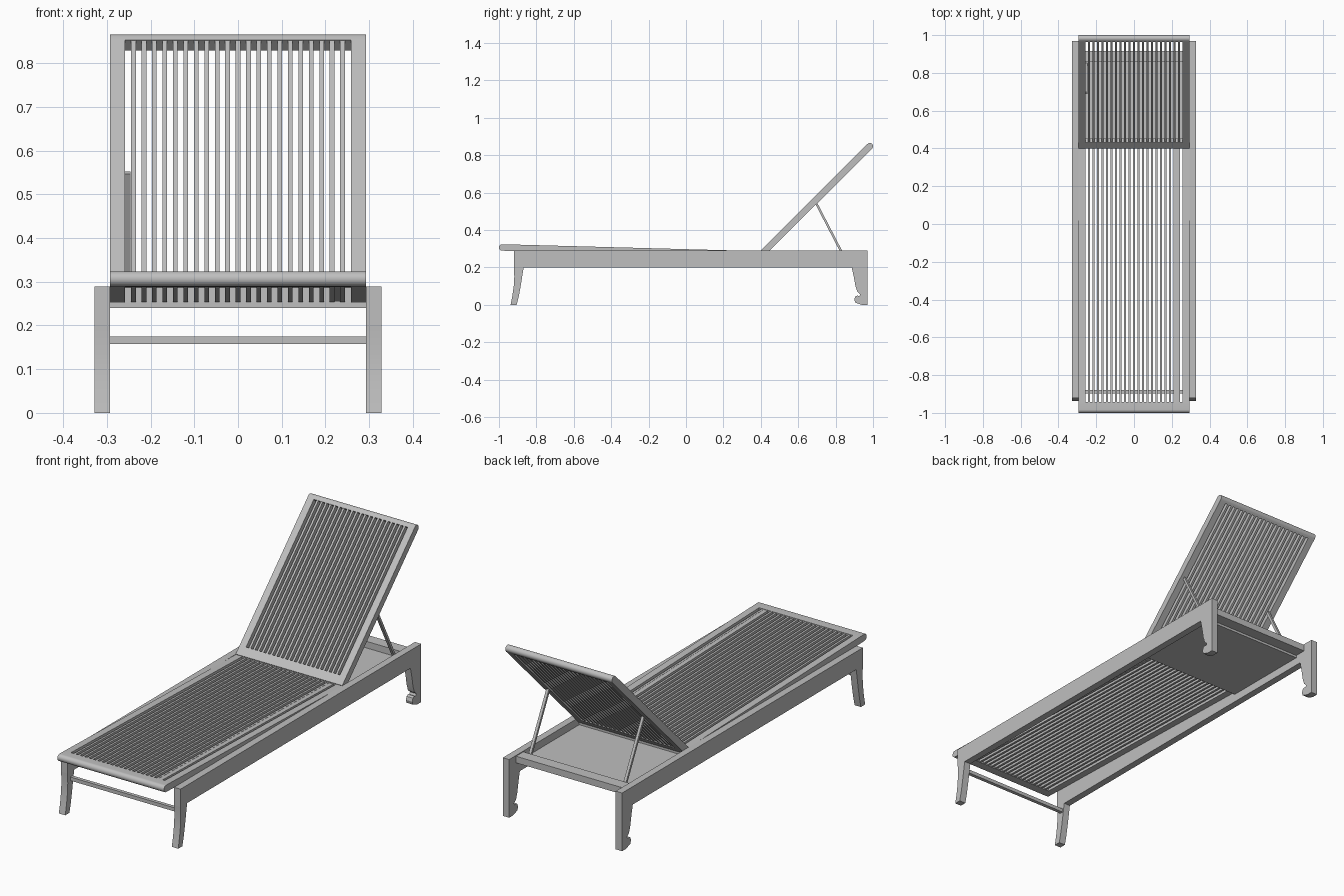
import bpy, bmesh, math
from mathutils import Vector

cube = bpy.data.objects.get("Cube")
if cube:
    bpy.data.objects.remove(cube, do_unlink=True)

grey = bpy.data.materials.new("warm_grey")
grey.use_nodes = True
grey.diffuse_color = (0.52, 0.52, 0.52, 1)
grey.node_tree.nodes["Principled BSDF"].inputs["Base Color"].default_value = grey.diffuse_color

HALF = 0.293      # half width of the panels
OPEN = 0.258      # half width of the slatted opening
RAIL = 0.328      # outer face of the side rails
R = 0.0172        # half thickness of the panels
PITCH = 0.0239    # slat spacing
SLAT = 0.0107     # slat width
parts = []


def extrude(name, profile, x0, x1):
    """Extrude a (y, z) outline across x."""
    bm = bmesh.new()
    face = bm.faces.new([bm.verts.new((x0, y, z)) for y, z in profile])
    new = bmesh.ops.extrude_face_region(bm, geom=[face])["geom"]
    bmesh.ops.translate(bm, vec=(x1 - x0, 0, 0),
                        verts=[g for g in new if isinstance(g, bmesh.types.BMVert)])
    bmesh.ops.recalc_face_normals(bm, faces=bm.faces)
    mesh = bpy.data.meshes.new(name)
    bm.to_mesh(mesh)
    bm.free()
    mesh.materials.append(grey)
    obj = bpy.data.objects.new(name, mesh)
    bpy.context.collection.objects.link(obj)
    parts.append(obj)
    return obj


def box(name, x0, x1, y0, y1, z0, z1):
    return extrude(name, [(y0, z0), (y1, z0), (y1, z1), (y0, z1)], x0, x1)


def bar(name, a, b, half, x0, x1):
    """Straight bar in the yz plane from a to b."""
    a, b = Vector(a), Vector(b)
    d = (b - a).normalized()
    n = Vector((-d.y, d.x)) * half
    return extrude(name, [a - n, b - n, b + n, a + n], x0, x1)


def panel(name, round_end, square_end, inner, last):
    """Slatted frame with one half-round end rail and one square end rail."""
    a, b = Vector(round_end), Vector(square_end)
    d = (b - a).normalized()
    n = Vector((-d.y, d.x))
    arc = [math.pi * i / 12 for i in range(13)]
    outline = [a - d * R * math.sin(t) + n * R * math.cos(t) for t in arc]
    outline += [a + d * inner - n * R, a + d * inner + n * R]
    extrude(name + "_rounded_rail", outline, -HALF, HALF)
    bar(name + "_end_rail", b - d * last, b, R, -OPEN, OPEN)
    for side, x0, x1 in (("right", -HALF, -OPEN), ("left", OPEN, HALF)):
        bar(f"{name}_{side}_rail", a + d * inner, b, R, x0, x1)
    start = -10 * PITCH - SLAT / 2
    slats = bar(name + "_slats", a + d * inner, b - d * last, R * 0.9, start, start + SLAT)
    array = slats.modifiers.new("repeat", 'ARRAY')
    array.count = 21
    array.use_relative_offset = False
    array.use_constant_offset = True
    array.constant_offset_displace = (PITCH, 0, 0)
    return a + d * inner, b - d * last


# Seat and reclined back
seat_a, seat_b = panel("seat", (-0.983, 0.3065), (0.42, 0.269), 0.04, 0.02)
panel("backrest", (0.983, 0.848), (0.412, 0.278), 0.0105, 0.045)
bar("seat_filler_strip", seat_a, seat_b, R * 0.85, 9 * PITCH, 10 * PITCH)

# Leg outlines
front_leg = [(-0.92, 0.2), (-0.918, 0.15), (-0.921, 0.1), (-0.928, 0.05), (-0.938, 0),
             (-0.905, 0), (-0.893, 0.05), (-0.884, 0.1), (-0.876, 0.15), (-0.868, 0.2)]
back_leg = [(0.886, 0.2), (0.897, 0.15), (0.906, 0.1), (0.916, 0.07), (0.932, 0.056),
            (0.926, 0.046), (0.916, 0.05), (0.905, 0.044), (0.9, 0.028), (0.905, 0.012),
            (0.922, 0.006), (0.94, 0), (0.97, 0), (0.97, 0.2)]

# Side rails with legs
for side, x0, x1 in (("right", -RAIL, -HALF), ("left", HALF, RAIL)):
    box(side + "_side_rail", x0, x1, -0.92, 0.97, 0.2, 0.289)
    extrude(side + "_front_leg", front_leg, x0, x1)
    extrude(side + "_back_leg", back_leg, x0, x1)

# Cross pieces and rear deck
box("front_stretcher", -HALF, HALF, -0.898, -0.88, 0.157, 0.175)
box("rear_deck", -HALF, HALF, 0.4, 0.858, 0.24, 0.252)
box("rear_crossbar", -HALF, HALF, 0.858, 0.916, 0.252, 0.285)

# Back supports
for side, x0 in (("right", -0.26), ("left", 0.262)):
    bar(side + "_strut", (0.693, 0.549), (0.846, 0.254), 0.006, x0, x0 + 0.014)

# Smooth rounded rails and curved legs, keep corners crisp
bpy.ops.object.select_all(action='DESELECT')
for obj in parts:
    obj.select_set(True)
bpy.context.view_layer.objects.active = parts[0]
bpy.ops.object.shade_smooth_by_angle(angle=math.radians(30))
